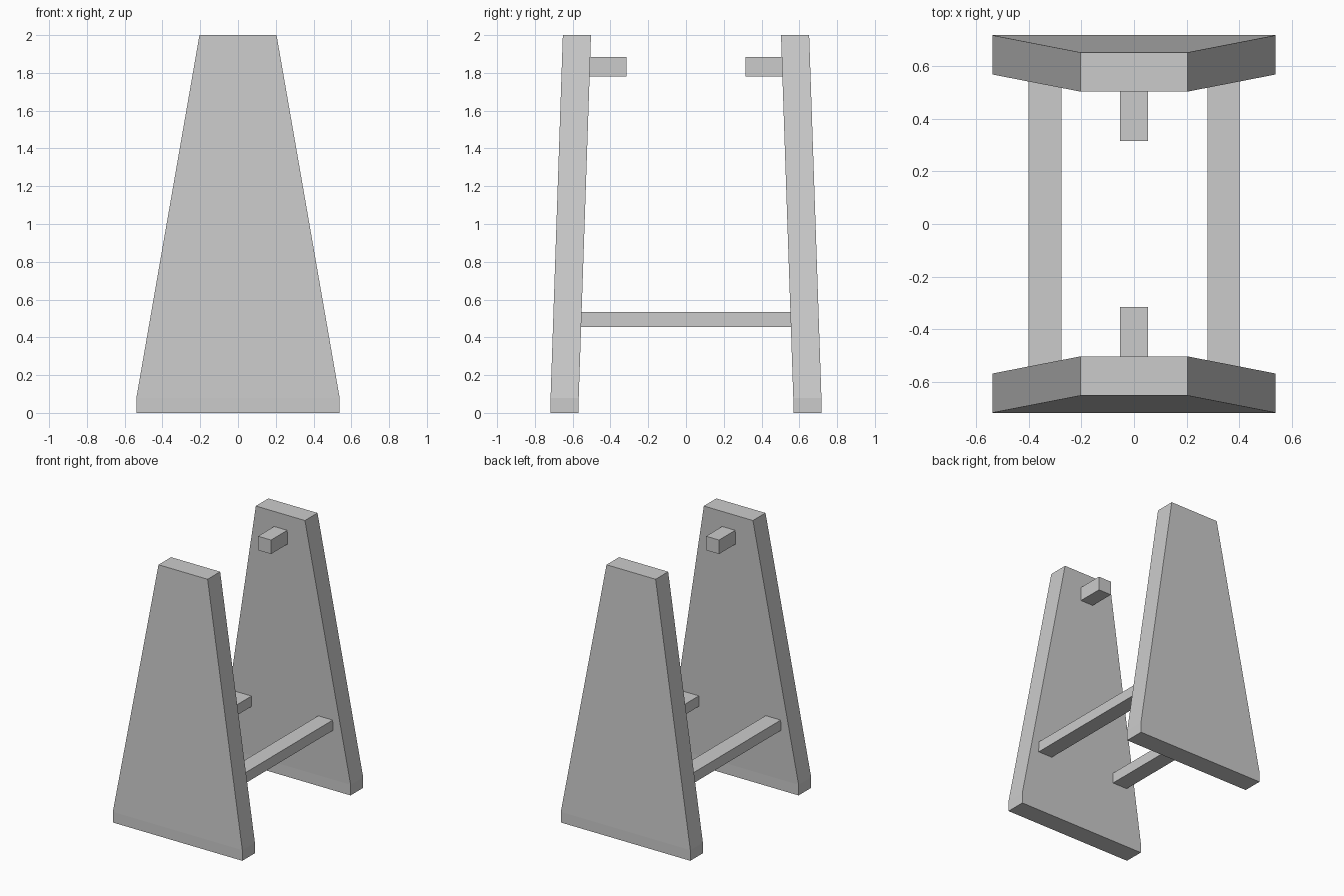
import bpy
import bmesh

cube = bpy.data.objects.get("Cube")
if cube:
    bpy.data.objects.remove(cube, do_unlink=True)

grey = bpy.data.materials.new("plain_grey")
grey.use_nodes = True
colour = (0.6, 0.6, 0.6, 1.0)
grey.diffuse_color = colour
grey.node_tree.nodes["Principled BSDF"].inputs["Base Color"].default_value = colour


def finish(name, bm):
    bmesh.ops.recalc_face_normals(bm, faces=bm.faces)
    mesh = bpy.data.meshes.new(name)
    bm.to_mesh(mesh)
    bm.free()
    mesh.materials.append(grey)
    obj = bpy.data.objects.new(name, mesh)
    bpy.context.collection.objects.link(obj)


def box(name, x0, x1, y0, y1, z0, z1):
    bm = bmesh.new()
    bmesh.ops.create_cube(bm, size=1)
    for v in bm.verts:
        v.co.x = x1 if v.co.x > 0 else x0
        v.co.y = y1 if v.co.y > 0 else y0
        v.co.z = z1 if v.co.z > 0 else z0
    finish(name, bm)


def panel(name, side):
    # Stacked sections: height, half width, inner y, outer y
    sections = [(0, 0.538, 0.568, 0.717),
                (0.08, 0.538, 0.568, 0.717),
                (2, 0.204, 0.503, 0.652)]
    bm = bmesh.new()
    rings = [[bm.verts.new((x, side * y, z))
              for x, y in ((-w, a), (w, a), (w, b), (-w, b))]
             for z, w, a, b in sections]
    for low, high in zip(rings, rings[1:]):
        for i in range(4):
            j = (i + 1) % 4
            bm.faces.new((low[i], low[j], high[j], high[i]))
    bm.faces.new(rings[0])
    bm.faces.new(rings[-1])
    finish(name, bm)


# Leaning end panels, each with a short peg on the inside
for label, side in (("front", -1), ("back", 1)):
    panel(label + "_panel", side)
    near, far = sorted((side * 0.315, side * 0.53))
    box(label + "_peg", -0.054, 0.054, near, far, 1.78, 1.885)

# Low rails joining the panels
for label, x0, x1 in (("right", -0.4, -0.275), ("left", 0.28, 0.4)):
    box(label + "_rail", x0, x1, -0.58, 0.58, 0.456, 0.535)
